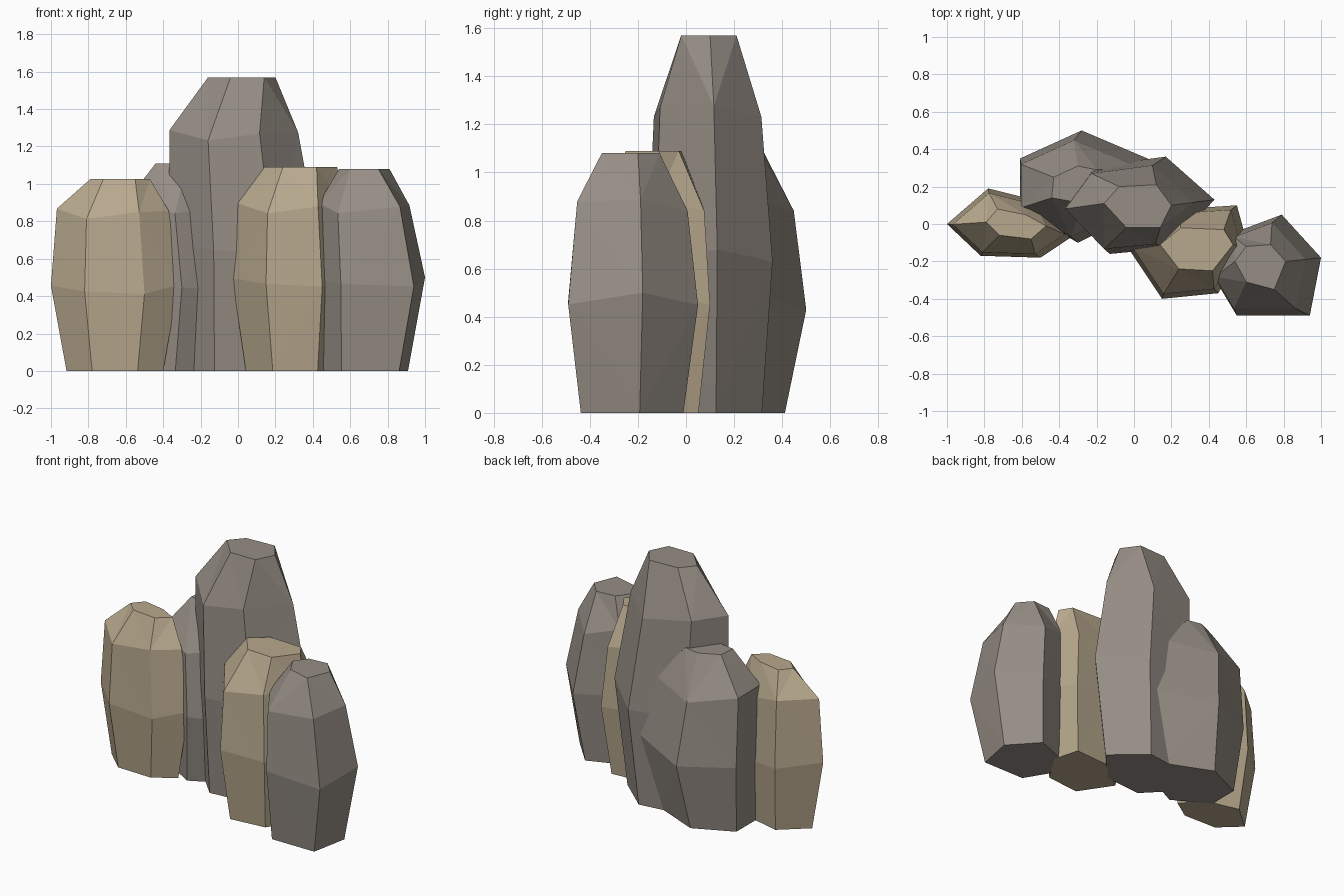
import bpy, bmesh, math
from mathutils import Vector

if "Cube" in bpy.data.objects:
    bpy.data.objects.remove(bpy.data.objects["Cube"])


def material(name, rgb):
    m = bpy.data.materials.new(name)
    m.diffuse_color = (*rgb, 1)
    m.use_nodes = True
    m.node_tree.nodes["Principled BSDF"].inputs["Base Color"].default_value = m.diffuse_color
    return m


GRAY = material("warm_gray_stone", (0.305, 0.27, 0.235))
TAN = material("tan_stone", (0.48, 0.395, 0.27))


def ring(points, scale, shift):
    """Copy of a cross-section, scaled about its middle and shifted."""
    c = sum((Vector(p) for p in points), Vector((0, 0))) / len(points)
    return [c + (Vector(p) - c) * scale + Vector(shift) for p in points]


def rock(name, mat, waist, top, heights, base, shoulder, jitter=0.03):
    """Faceted pillar: base, waist, shoulder and flat top sections.
    base and shoulder are (scale, shift x, shift y) of the waist section."""
    rings = [ring(waist, base[0], base[1:]), ring(waist, 1, (0, 0)),
             ring(waist, shoulder[0], shoulder[1:]), ring(top, 1, (0, 0))]
    bm = bmesh.new()
    loops = []
    for k, (pts, z) in enumerate(zip(rings, (0, *heights))):
        wobble = jitter if k in (1, 2) else 0
        loops.append([bm.verts.new((p.x, p.y, z + wobble * math.sin(2.3 * i + k)))
                      for i, p in enumerate(pts)])
    n = len(waist)
    for low, high in zip(loops, loops[1:]):
        for i in range(n):
            j = (i + 1) % n
            bm.faces.new((low[i], low[j], high[j], high[i]))
    bm.faces.new(loops[0][::-1])
    bm.faces.new(loops[-1])
    # split the bent wall panels into flat facets
    bmesh.ops.triangulate(bm, faces=[f for f in bm.faces if len(f.verts) == 4])
    bmesh.ops.recalc_face_normals(bm, faces=bm.faces)
    mesh = bpy.data.meshes.new(name)
    bm.to_mesh(mesh)
    bm.free()
    mesh.materials.append(mat)
    bpy.context.collection.objects.link(bpy.data.objects.new(name, mesh))


# Tall central pillar
rock("tall_center_rock", GRAY,
     [(-0.37, 0.09), (-0.13, -0.16), (0.19, -0.13), (0.43, 0.13), (0.17, 0.36), (-0.21, 0.31)],
     [(-0.16, 0.11), (-0.04, -0.02), (0.14, -0.02), (0.2, 0.1), (0.12, 0.21), (-0.08, 0.2)],
     (0.65, 1.26, 1.57), (0.83, -0.02, 0.0), (0.86, -0.05, -0.01))

# Pillar behind on the left
rock("back_left_rock", GRAY,
     [(-0.61, 0.08), (-0.3, -0.1), (0.0, 0.05), (0.12, 0.33), (-0.28, 0.5), (-0.61, 0.35)],
     [(-0.44, 0.14), (-0.27, 0.11), (-0.16, 0.2), (-0.2, 0.29), (-0.3, 0.31), (-0.43, 0.25)],
     (0.45, 0.87, 1.11), (0.77, -0.04, -0.02), (0.86, -0.04, -0.01))

# Far left tan rock
rock("left_tan_rock", TAN,
     [(-1.0, 0.0), (-0.82, -0.17), (-0.5, -0.18), (-0.32, -0.06), (-0.5, 0.12), (-0.78, 0.19)],
     [(-0.79, 0.01), (-0.72, -0.06), (-0.55, -0.08), (-0.47, -0.01), (-0.58, 0.05), (-0.73, 0.08)],
     (0.43, 0.84, 1.025), (0.76, 0.0, 0.0), (0.88, -0.01, 0.0))

# Front tan rock
rock("front_tan_rock", TAN,
     [(-0.03, -0.13), (0.15, -0.4), (0.45, -0.37), (0.61, -0.12), (0.55, 0.1), (0.25, 0.08)],
     [(0.14, -0.11), (0.24, -0.24), (0.42, -0.25), (0.53, -0.11), (0.48, -0.03), (0.25, -0.02)],
     (0.47, 0.87, 1.09), (0.8, 0.0, 0.0), (0.9, -0.01, 0.0))

# Right gray rock
rock("right_gray_rock", GRAY,
     [(0.43, -0.29), (0.55, -0.49), (0.94, -0.49), (1.0, -0.18), (0.79, 0.05), (0.55, -0.04)],
     [(0.54, -0.2), (0.6, -0.31), (0.75, -0.35), (0.81, -0.2), (0.73, -0.11), (0.6, -0.12)],
     (0.47, 0.87, 1.08), (0.79, -0.03, 0.0), (0.85, -0.04, 0.0))
